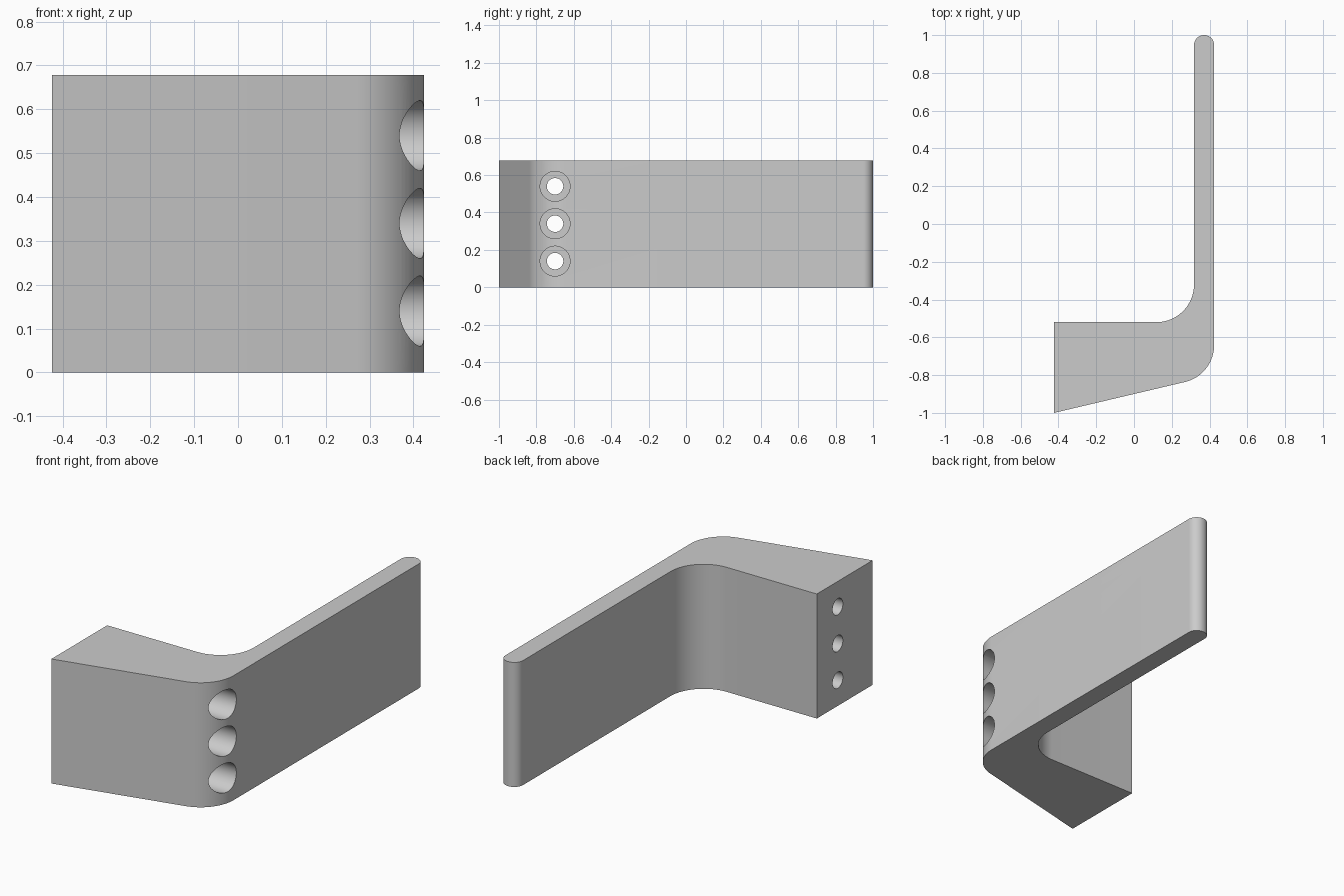
import bpy, bmesh, math
from mathutils import Vector

cube = bpy.data.objects.get("Cube")
if cube:
    bpy.data.objects.remove(cube, do_unlink=True)

HEIGHT = 0.678
HOLE_Y = -0.70
HOLE_HEIGHTS = (0.14, 0.34, 0.54)

grey = bpy.data.materials.new("plain grey")
grey.use_nodes = True
grey.diffuse_color = (0.6, 0.6, 0.6, 1)
grey.node_tree.nodes["Principled BSDF"].inputs["Base Color"].default_value = (0.6, 0.6, 0.6, 1)


def rounded_profile(corners, steps=20):
    """Replace each (x, y, radius) corner by a tangent arc."""
    points = []
    for i, (x, y, radius) in enumerate(corners):
        corner = Vector((x, y))
        if radius == 0:
            points.append(corner)
            continue
        a = (Vector(corners[i - 1][:2]) - corner).normalized()
        b = (Vector(corners[(i + 1) % len(corners)][:2]) - corner).normalized()
        half = a.angle(b) / 2
        centre = corner + (a + b).normalized() * radius / math.sin(half)
        reach = radius / math.tan(half)
        start = (corner + a * reach - centre).normalized()
        end = (corner + b * reach - centre).normalized()
        for s in range(steps + 1):
            points.append(centre + start.slerp(end, s / steps) * radius)
    return points


def add_object(name, bm):
    mesh = bpy.data.meshes.new(name)
    bmesh.ops.recalc_face_normals(bm, faces=bm.faces)
    bm.to_mesh(mesh)
    bm.free()
    mesh.materials.append(grey)
    obj = bpy.data.objects.new(name, mesh)
    bpy.context.collection.objects.link(obj)
    return obj


# Bracket: wedge-shaped block flowing into a thin round-ended arm
outline = rounded_profile([
    (-0.424, -1.0, 0), (0.424, -0.80, 0.2),
    (0.424, 1.0, 0.052), (0.318, 1.0, 0.052),
    (0.318, -0.52, 0.2), (-0.424, -0.52, 0)])
bm = bmesh.new()
base = bm.faces.new([bm.verts.new((p.x, p.y, 0)) for p in outline])
top = bmesh.ops.extrude_face_region(bm, geom=[base])["geom"]
bmesh.ops.translate(bm, vec=(0, 0, HEIGHT),
                    verts=[v for v in top if isinstance(v, bmesh.types.BMVert)])
# Keep the bottom cap when the extrusion has removed it
if not any(all(v.co.z < 0.001 for v in f.verts) for f in bm.faces):
    bmesh.ops.holes_fill(bm, edges=[e for e in bm.edges if e.is_boundary], sides=0)
bracket = add_object("bracket", bm)

# Stepped cutters: wide screw-head bore, then a narrow through hole
bm = bmesh.new()
for z in HOLE_HEIGHTS:
    rings = []
    for x, radius in ((0.6, 0.08), (0.1, 0.08), (0.1, 0.044), (-0.6, 0.044)):
        angles = [math.tau * k / 48 for k in range(48)]
        rings.append([bm.verts.new((x, HOLE_Y + radius * math.cos(t),
                                    z + radius * math.sin(t))) for t in angles])
    for r, s in zip(rings, rings[1:]):
        for k in range(48):
            n = (k + 1) % 48
            bm.faces.new((r[k], r[n], s[n], s[k]))
    bm.faces.new(rings[0])
    bm.faces.new(rings[-1])
cutter = add_object("screw_hole_cutter", bm)
cutter.hide_render = True

# Cut the holes, then drop the cutter
cut = bracket.modifiers.new("screw holes", 'BOOLEAN')
cut.operation = 'DIFFERENCE'
cut.solver = 'EXACT'
cut.object = cutter
bpy.ops.object.select_all(action='DESELECT')
bpy.context.view_layer.objects.active = bracket
bracket.select_set(True)
bpy.ops.object.modifier_apply(modifier=cut.name)
bpy.data.objects.remove(cutter, do_unlink=True)
bpy.ops.object.shade_smooth_by_angle(angle=math.radians(30))
